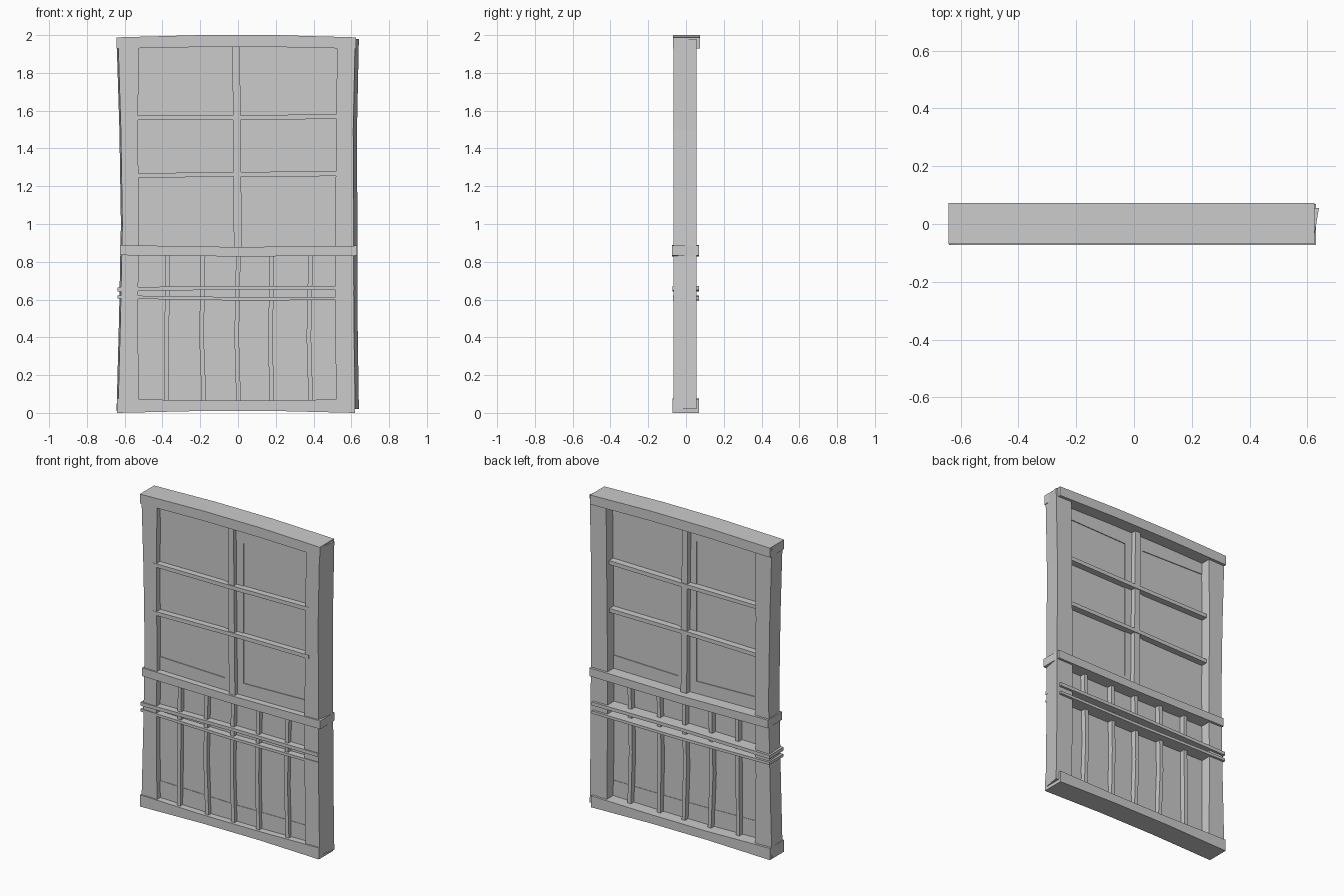
import bpy, bmesh


def beam(name, axis, stations, y0, y1):
    """Loft a four-sided timber along x or z; stations are (position, low, high)."""
    bm = bmesh.new()
    rings = []
    for p, lo, hi in stations:
        ring = []
        for y, q in ((y0, lo), (y0, hi), (y1, hi), (y1, lo)):
            ring.append(bm.verts.new((p, y, q) if axis == 'x' else (q, y, p)))
        rings.append(ring)
    for a, b in zip(rings, rings[1:]):
        for i in range(4):
            j = (i + 1) % 4
            bm.faces.new((a[i], a[j], b[j], b[i]))
    bm.faces.new(rings[0])
    bm.faces.new(rings[-1])
    bmesh.ops.recalc_face_normals(bm, faces=bm.faces)
    me = bpy.data.meshes.new(name)
    bm.to_mesh(me)
    bm.free()
    ob = bpy.data.objects.new(name, me)
    bpy.context.collection.objects.link(ob)
    return ob


def block(name, x0, x1, z0, z1, y0, y1):
    return beam(name, 'x', [(x0, z0, z1), (x1, z0, z1)], y0, y1)


# Side stiles: slightly waisted, with skewed outer faces
def stile(name, stations, back_shift):
    ob = beam(name, 'z', stations, -0.065, 0.055)
    mid = sum(s[1] + s[2] for s in stations) / (2 * len(stations))
    for v in ob.data.vertices:
        if v.co.y > 0 and abs(v.co.x) > abs(mid):
            v.co.x += back_shift


stile("left_stile", [(0.01, -0.635, -0.525), (0.5, -0.622, -0.53), (1.0, -0.612, -0.525),
                     (1.5, -0.62, -0.53), (1.98, -0.635, -0.525)], -0.008)
stile("right_stile", [(0.02, 0.52, 0.62), (0.5, 0.515, 0.613), (1.0, 0.515, 0.612),
                      (1.5, 0.52, 0.61), (1.98, 0.525, 0.62)], 0.02)

# Heavy rails
beam("top_rail", 'x', [(-0.642, 1.928, 1.988), (-0.2, 1.937, 2.0),
                       (0.2, 1.937, 2.0), (0.625, 1.928, 1.988)], -0.07, 0.073)
beam("bottom_rail", 'x', [(-0.64, 0.0, 0.075), (-0.2, 0.01, 0.065),
                          (0.2, 0.01, 0.066), (0.62, 0.0, 0.073)], -0.072, 0.07)
beam("middle_rail", 'x', [(-0.625, 0.835, 0.888), (0, 0.828, 0.878), (0.63, 0.832, 0.885)],
     -0.073, 0.07)

# Thin lower rails
beam("upper_batten", 'x', [(-0.637, 0.643, 0.665), (0, 0.653, 0.673), (0.615, 0.65, 0.672)],
     -0.072, 0.07)
beam("lower_batten", 'x', [(-0.637, 0.605, 0.622), (0, 0.595, 0.613), (0.615, 0.598, 0.615)],
     -0.07, 0.07)

# Window bars
beam("mullion", 'z', [(0.87, -0.022, 0.02), (1.4, -0.025, 0.015), (1.94, -0.03, 0.01)],
     -0.06, 0.025)
beam("window_bar_high", 'x', [(-0.552, 1.55, 1.573), (0, 1.55, 1.575), (0.547, 1.557, 1.582)],
     -0.067, 0.03)
beam("window_bar_low", 'x', [(-0.56, 1.243, 1.268), (0, 1.252, 1.276), (0.545, 1.253, 1.278)],
     -0.067, 0.03)

# Vertical slats of the lower panel
for i, (xb, xm, xt) in enumerate([(-0.38, -0.377, -0.373), (-0.18, -0.193, -0.185),
                                  (0.003, -0.007, 0.002), (0.178, 0.172, 0.18),
                                  (0.385, 0.375, 0.385)]):
    w = 0.012
    beam(f"slat_{i + 1}", 'z', [(0.06, xb - w, xb + w), (0.4, xm - w, xm + w),
                                (0.85, xt - w, xt + w)], -0.055, 0.022)

# Recessed panels
block("upper_panel", -0.55, 0.54, 0.86, 1.95, -0.028, -0.012)
block("lower_panel", -0.55, 0.54, 0.05, 0.85, -0.028, -0.012)

# Slim raised borders around the panels
beam("panel_header", 'x', [(-0.54, 1.858, 1.95), (0, 1.845, 1.95), (0.535, 1.857, 1.95)],
     -0.033, -0.007)
beam("panel_sill", 'x', [(-0.54, 0.86, 0.97), (0, 0.86, 0.955), (0.535, 0.86, 0.968)],
     -0.033, -0.007)
block("panel_centre", -0.07, 0.062, 0.95, 1.85, -0.033, -0.007)
beam("lower_border", 'x', [(-0.54, 0.05, 0.18), (0, 0.05, 0.168), (0.535, 0.05, 0.17)],
     -0.031, -0.009)
